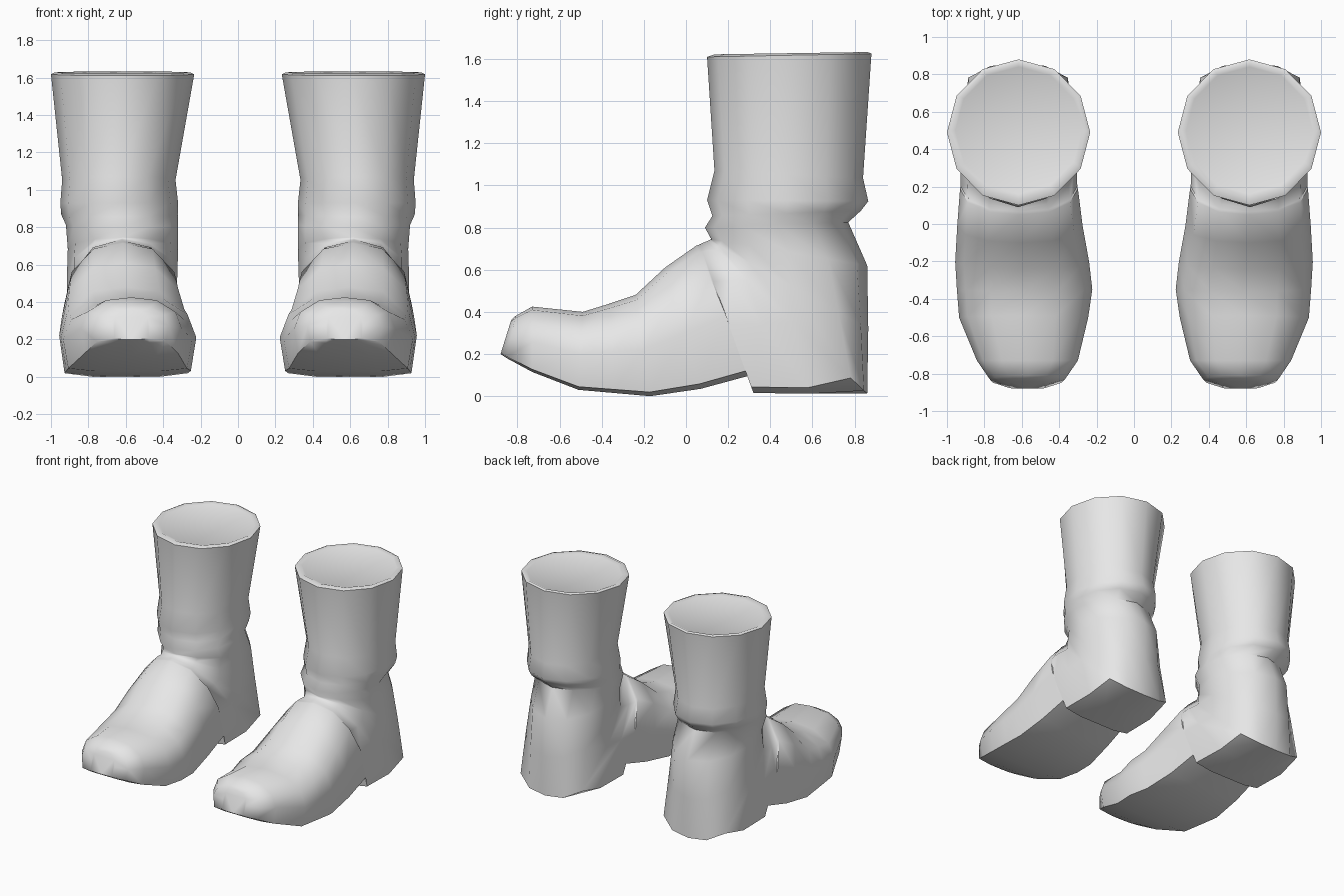
import bpy, bmesh, math
from mathutils import Vector

cube = bpy.data.objects.get("Cube")
if cube:
    bpy.data.objects.remove(cube, do_unlink=True)

leather = bpy.data.materials.new("light_grey_leather")
leather.use_nodes = True
leather.diffuse_color = (0.8, 0.8, 0.8, 1)
leather.node_tree.nodes["Principled BSDF"].inputs["Base Color"].default_value = (0.8, 0.8, 0.8, 1)

# Half outline of a flat-soled foot slice: (side, height), sole to instep
FOOT = [(0, 0), (.5, 0), (.92, .04), (1, .46), (.87, .75), (.5, .95), (0, 1)]

# Slices: front/top y, z; back/bottom y, z; centre x; half width; roundness
FOOT_SLICES = [
    (-.83, .36, -.88, .20, .57, .10, 0),
    (-.81, .38, -.85, .18, .57, .20, 0),
    (-.73, .425, -.73, .115, .57, .27, 0),
    (-.49, .40, -.51, .03, .59, .345, 0),
    (-.36, .44, -.34, .015, .585, .362, 0),
    (-.24, .48, -.17, 0, .598, .358, 0),
    (-.10, .61, .07, .035, .61, .335, 0),
    (.05, .715, .31, .10, .615, .315, 0),
]
HEEL_SLICES = [
    (.065, .72, .32, .015, .615, .312, 0),
    (.08, .728, .60, .012, .62, .31, 0),
    (.10, .735, .86, .012, .62, .295, .3),
    (.11, .74, .865, .32, .62, .295, .7),
    (.12, .745, .86, .62, .615, .295, 1),
]
SHAFT_SLICES = [
    (.09, .80, .77, .825, .62, .30, 1),
    (.125, .855, .83, .88, .633, .312, 1),
    (.10, .93, .865, .925, .635, .315, 1),
    (.135, 1.07, .84, 1.035, .637, .303, 1),
    (.10, 1.61, .88, 1.625, .617, .383, 1),
    (.135, 1.622, .862, 1.633, .617, .362, 1),
    (.16, 1.612, .84, 1.622, .617, .338, 1),
]


def ring(bm, data, side):
    """Closed slice running from its bottom point round to its top point."""
    ty, tz, by, bz, cx, w, k = data
    half = []
    for i, (u, v) in enumerate(FOOT):
        a = math.pi * i / 6
        half.append((u + (math.sin(a) - u) * k, v + ((1 - math.cos(a)) / 2 - v) * k))
    outline = half + [(-u, v) for u, v in half[5:0:-1]]
    low, high = Vector((0, by, bz)), Vector((0, ty, tz))
    verts = []
    for u, v in outline:
        p = low.lerp(high, v)
        p.x = side * (cx + w * u)
        verts.append(bm.verts.new(p))
    return verts


def boot(name, side):
    bm = bmesh.new()
    rings = [ring(bm, s, side) for s in FOOT_SLICES + HEEL_SLICES + SHAFT_SLICES]
    for a, b in zip(rings, rings[1:]):
        n = len(a)
        for i in range(n):
            j = (i + 1) % n
            bm.faces.new((a[i], a[j], b[j], b[i]))
    # Toe front and the closed top of the shaft
    bm.faces.new(rings[0])
    bm.faces.new(rings[-1])
    bmesh.ops.recalc_face_normals(bm, faces=bm.faces[:])
    mesh = bpy.data.meshes.new(name)
    bm.to_mesh(mesh)
    bm.free()
    mesh.materials.append(leather)
    obj = bpy.data.objects.new(name, mesh)
    bpy.context.collection.objects.link(obj)
    bpy.ops.object.select_all(action='DESELECT')
    obj.select_set(True)
    bpy.context.view_layer.objects.active = obj
    bpy.ops.object.shade_smooth_by_angle(angle=math.radians(60))


boot("left_boot", 1)
boot("right_boot", -1)
